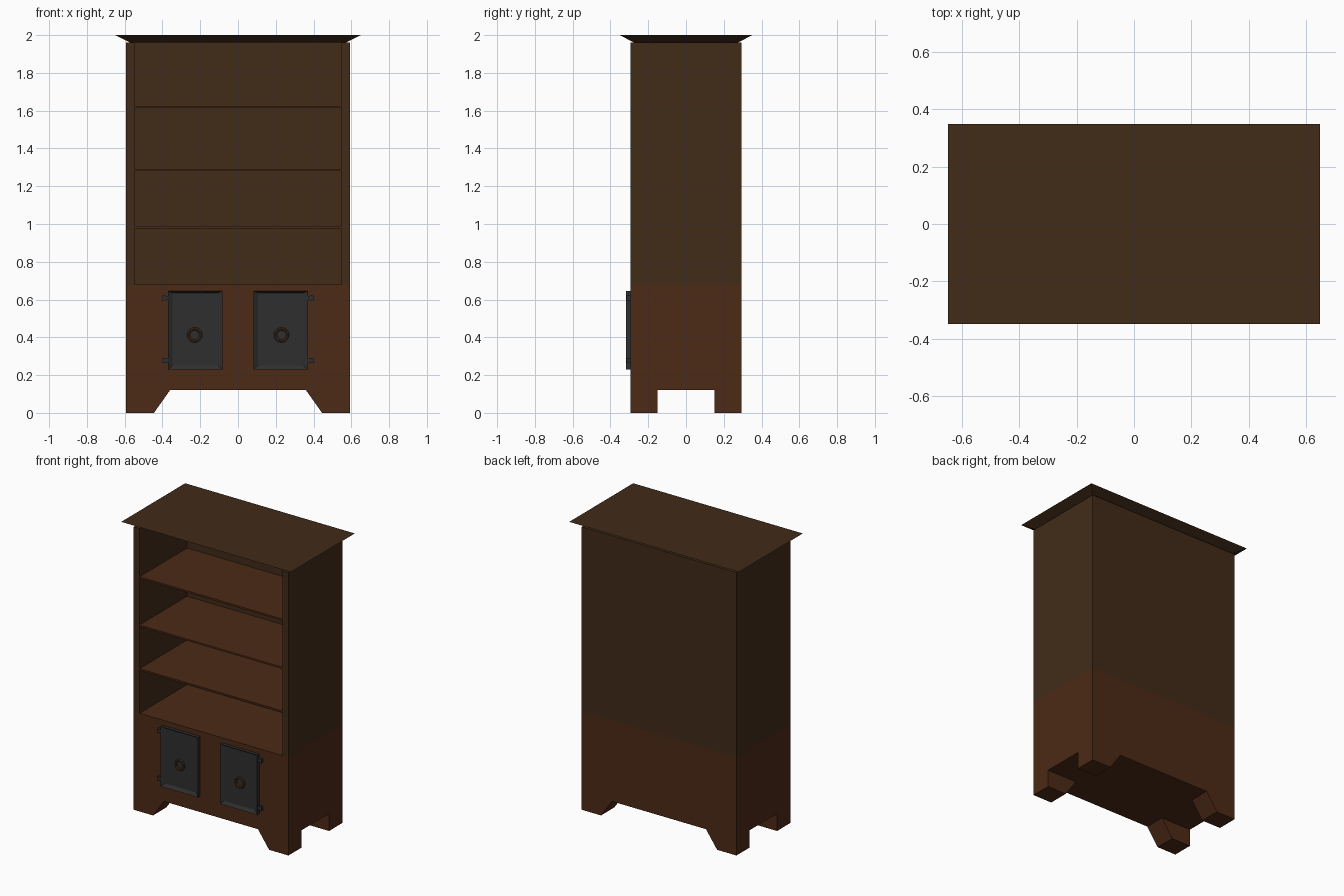
import bpy, bmesh, math

if "Cube" in bpy.data.objects:
    bpy.data.objects.remove(bpy.data.objects["Cube"])


def material(name, rgb):
    m = bpy.data.materials.new(name)
    m.diffuse_color = (*rgb, 1)
    m.use_nodes = True
    m.node_tree.nodes["Principled BSDF"].inputs["Base Color"].default_value = m.diffuse_color
    return m


RED_WOOD = material("red_brown_wood", (0.072, 0.023, 0.008))
WOOD = material("brown_wood", (0.053, 0.024, 0.009))
IRON = material("dark_iron", (0.028, 0.028, 0.028))
BRONZE = material("bronze", (0.075, 0.032, 0.012))


def finish(name, bm, mat):
    bmesh.ops.recalc_face_normals(bm, faces=bm.faces)
    me = bpy.data.meshes.new(name)
    bm.to_mesh(me)
    bm.free()
    me.materials.append(mat)
    ob = bpy.data.objects.new(name, me)
    bpy.context.collection.objects.link(ob)
    return ob


def box_bm(x, y, z):
    bm = bmesh.new()
    bmesh.ops.create_cube(bm, size=1)
    for v in bm.verts:
        for i, (a, b) in enumerate((x, y, z)):
            v.co[i] = a if v.co[i] < 0 else b
    return bm


def box(name, x, y, z, mat):
    return finish(name, box_bm(x, y, z), mat)


def span(s, a, b):
    return tuple(sorted((s * a, s * b)))


W, D = 0.593, 0.295      # half width and half depth
IN_X, IN_Y = 0.548, 0.225  # inside of the open case
BASE_TOP, CASE_TOP = 0.68, 1.96

# Solid lower cabinet
box("lower_cabinet", (-W, W), (-D, D), (0.12, BASE_TOP), RED_WOOD)

# Four feet, sloped on the inner side
for sx, side in ((-1, "left"), (1, "right")):
    for sy, end in ((-1, "front"), (1, "back")):
        bm = box_bm(span(sx, 0.36, W), span(sy, 0.15, D), (0, 0.12))
        for v in bm.verts:
            if v.co.z < 0.01 and abs(v.co.x) < 0.4:
                v.co.x = sx * 0.445
        finish(f"{end}_{side}_foot", bm, RED_WOOD)

# Open upper case
box("back_panel", (-W, W), (IN_Y, D), (BASE_TOP, CASE_TOP), WOOD)
for s, side in ((-1, "left"), (1, "right")):
    box(f"{side}_side_panel", span(s, IN_X, W), (-D, IN_Y), (BASE_TOP, CASE_TOP), WOOD)
for i, z in enumerate((0.983, 1.286, 1.62)):
    box(f"shelf_{i + 1}", (-IN_X, IN_X), (-D, IN_Y), (z - 0.006, z + 0.006), RED_WOOD)

# Flared cornice
bm = box_bm((-0.65, 0.65), (-0.35, 0.35), (CASE_TOP, 2.0))
for v in bm.verts:
    if v.co.z < 1.98:
        v.co.x *= 0.57 / 0.65
        v.co.y *= 0.275 / 0.35
finish("cornice", bm, WOOD)

FRONT, PANEL = -0.318, -0.304
for s, side in ((-1, "left"), (1, "right")):
    # Door with recessed panel
    bm = box_bm(span(s, 0.083, 0.37), (FRONT, -D), (0.23, 0.645))
    bm.normal_update()
    face = min(bm.faces, key=lambda f: f.calc_center_median().y)
    bmesh.ops.inset_region(bm, faces=[face], thickness=0.034)
    for v in face.verts:
        v.co.y = PANEL
        v.co.z += 0.014 if v.co.z > 0.4 else -0.002
    finish(f"{side}_door", bm, IRON)

    # Hinges: arm and outer knuckle
    for z, level in ((0.277, "lower"), (0.608, "upper")):
        box(f"{side}_{level}_hinge_arm", span(s, 0.37, 0.39), (-0.313, -D),
            (z - 0.010, z + 0.010), IRON)
        box(f"{side}_{level}_hinge_knuckle", span(s, 0.382, 0.40), (-0.316, -D),
            (z - 0.014, z + 0.014), IRON)

    # Ring pull
    bpy.ops.mesh.primitive_torus_add(
        major_radius=0.032, minor_radius=0.008, major_segments=24, minor_segments=8,
        location=(s * 0.23, PANEL - 0.005, 0.413), rotation=(math.pi / 2, 0, 0))
    ring = bpy.context.object
    ring.name = f"{side}_ring_pull"
    ring.data.materials.append(BRONZE)
    bpy.ops.object.shade_smooth_by_angle()
